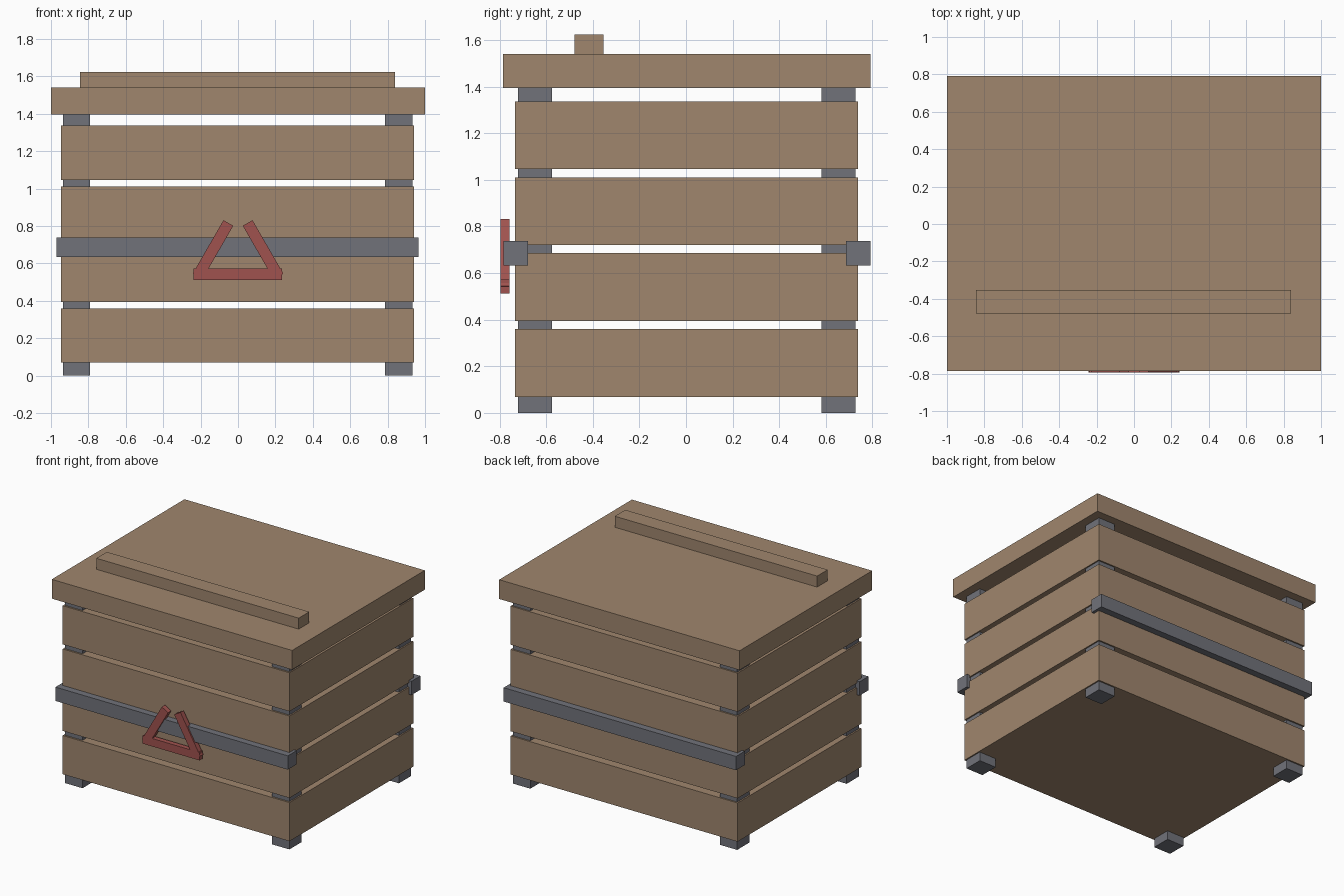
import bpy
import math
from mathutils import Matrix, Vector

cube = bpy.data.objects.get("Cube")
if cube:
    bpy.data.objects.remove(cube, do_unlink=True)


def material(name, colour):
    mat = bpy.data.materials.new(name)
    mat.use_nodes = True
    mat.diffuse_color = (*colour, 1)
    mat.node_tree.nodes["Principled BSDF"].inputs["Base Color"].default_value = (*colour, 1)
    return mat


wood = material("wood", (0.35, 0.24, 0.155))
steel = material("grey_steel", (0.165, 0.17, 0.195))
red = material("red_paint", (0.35, 0.085, 0.077))


def box(name, low, high, mat):
    """Flat-shaded box between two opposite corners."""
    low, high = Vector(low), Vector(high)
    bpy.ops.mesh.primitive_cube_add(size=1, location=(low + high) / 2)
    obj = bpy.context.object
    obj.name = name
    obj.data.transform(Matrix.Diagonal((*(high - low), 1)))
    obj.data.materials.append(mat)
    return obj


# Corner posts
for side, x in (("right", -0.935), ("left", 0.787)):
    for end, y in (("front", -0.72), ("back", 0.582)):
        box(f"{end}_{side}_post", (x, y, 0), (x + 0.145, y + 0.145, 1.4), steel)

# Stacked body boards, with gaps between them
for i in range(4):
    z = 0.069 + 0.3255 * i
    box(f"body_board_{i + 1}", (-0.946, -0.733, z), (0.942, 0.738, z + 0.291), wood)

# Lid and its raised batten
box("lid", (-1, -0.785, 1.395), (1, 0.792, 1.54), wood)
box("lid_batten", (-0.844, -0.478, 1.54), (0.84, -0.353, 1.623), wood)

# Front and back rails
for end, y in (("front", -0.784), ("back", 0.686)):
    box(f"{end}_rail", (-0.97, y, 0.633), (0.964, y + 0.105, 0.737), steel)

# Open triangular handle: a base bar and two leaning arms
box("handle_base", (-0.238, -0.795, 0.512), (0.236, -0.757, 0.572), red)
for side, s in (("right", -1), ("left", 1)):
    arm = box(f"handle_{side}_arm", (-0.03, -0.019, -0.165), (0.03, 0.019, 0.165), red)
    arm.location = (s * 0.134, -0.776, 0.673)
    arm.rotation_euler.y = -s * math.radians(30)
